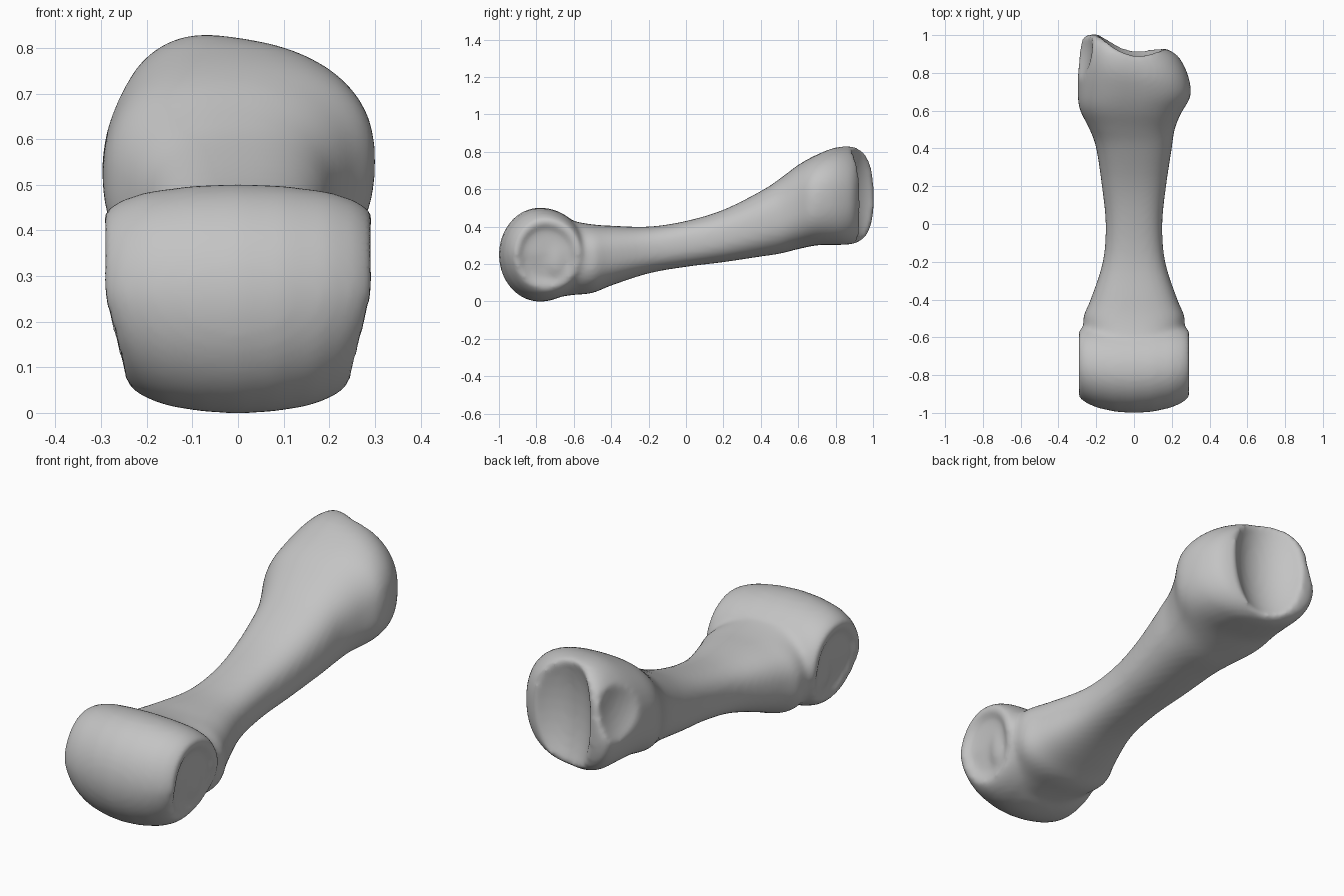
import bpy, bmesh
from math import sin, cos, pi, copysign
from mathutils import Vector

cube = bpy.data.objects.get("Cube")
if cube:
    bpy.data.objects.remove(cube)

# shaft cross-sections: y, centre x, half width, bottom z, top z
SECTIONS = [
    (-.8, 0, .23, .05, .45), (-.7, 0, .27, .025, .462), (-.6, 0, .254, .035, .43),
    (-.5, 0, .27, .045, .412), (-.4, 0, .23, .085, .405), (-.2, 0, .165, .15, .4),
    (0, 0, .15, .185, .43), (.2, 0, .17, .21, .49), (.4, 0, .2, .24, .59),
    (.5, -.01, .225, .255, .655), (.6, -.02, .27, .28, .73), (.7, 0, .298, .3, .785),
    (.8, 0, .295, .302, .82), (.89, -.01, .275, .308, .815), (.945, -.02, .24, .35, .765),
    (.97, -.02, .15, .45, .66),
]
# roller profile: x, radius
ROLLER = [(.262, .01), (.268, .13), (.297, .172), (.297, .188), (.26, .215),
          (.2, .235), (.1, .248), (0, .252)]
SIDES = 40


def loft(bm, rings):
    """Skin a list of point rings and close both ends."""
    loops = [[bm.verts.new(p) for p in ring] for ring in rings]
    for a, b in zip(loops, loops[1:]):
        for i in range(len(a)):
            j = (i + 1) % len(a)
            bm.faces.new((a[i], a[j], b[j], b[i]))
    bm.faces.new(loops[0][::-1])
    bm.faces.new(loops[-1])


def spline(rows, steps=4):
    """Smooth rows by a curve through them."""
    rows = [Vector(r) for r in rows]
    out = []
    for i in range(len(rows) - 1):
        a, b = rows[i], rows[i + 1]
        p, q = rows[max(i - 1, 0)], rows[min(i + 2, len(rows) - 1)]
        for s in range(steps):
            t = s / steps
            out.append(a + (b - p) * t / 2 + (p * 2 - a * 5 + b * 4 - q) * t * t / 2
                       + (a * 3 - p - b * 3 + q) * t ** 3 / 2)
    return out + [rows[-1]]


def shaft_ring(row, power=.8):
    y, cx, half, low, high = row
    ring = []
    for i in range(SIDES):
        a = 2 * pi * i / SIDES
        c, s = cos(a), sin(a)
        x = cx + half * copysign(abs(c) ** power, c)
        z = (low + high) / 2 + (high - low) / 2 * copysign(abs(s) ** power, s)
        # the wide end reaches further back on one side, and its top slopes
        lean = min(max((y - .5) / .4, 0), 1)
        top = max(z - .55, 0) * lean
        narrow = 1 - .65 * top if x < 0 else 1
        ring.append((x * narrow, y - .2 * x * lean, z - .6 * x * top))
    return ring


def roller_ring(x, r):
    ring = []
    for i in range(SIDES):
        a = 2 * pi * i / SIDES
        z = .25 + r * sin(a)
        # flatter in front than behind, bowed across, narrower underneath
        depth = cos(a) * (.87 if cos(a) < 0 else 1)
        ring.append((x * min(1, .77 + .88 * z), -.782 + r * depth + .35 * x * x, z))
    return ring


def make_object(name, bm):
    bmesh.ops.recalc_face_normals(bm, faces=bm.faces)
    mesh = bpy.data.meshes.new(name)
    bm.to_mesh(mesh)
    bm.free()
    obj = bpy.data.objects.new(name, mesh)
    bpy.context.collection.objects.link(obj)
    return obj


def remesh(obj, size):
    mod = obj.modifiers.new("blend", 'REMESH')
    mod.mode = 'VOXEL'
    mod.voxel_size = size
    mod.use_smooth_shade = True


# bone: shaft and front roller in one mesh
bm = bmesh.new()
loft(bm, [shaft_ring(r) for r in spline(SECTIONS)])
profile = [(-x, r) for x, r in ROLLER] + ROLLER[-2::-1]
loft(bm, [roller_ring(x, r) for x, r in profile])
bone = make_object("bone", bm)
remesh(bone, .014)

# hollows at the wide end
for name, centre, size in (
        ("rear_hollow", (.01, 1.11, .6), (.22, .245, .44)),
        ("side_hollow", (-.47, .95, .72), (.25, .3, .32))):
    bm = bmesh.new()
    bmesh.ops.create_uvsphere(bm, u_segments=48, v_segments=24, radius=1)
    bmesh.ops.scale(bm, vec=size, verts=bm.verts)
    bmesh.ops.translate(bm, vec=centre, verts=bm.verts)
    cutter = make_object(name, bm)
    cutter.hide_render = True
    cutter.hide_set(True)
    cut = bone.modifiers.new(name, 'BOOLEAN')
    cut.operation = 'DIFFERENCE'
    cut.object = cutter

# soften everything into one surface
remesh(bone, .013)
soft = bone.modifiers.new("soften", 'SMOOTH')
soft.factor = .5
soft.iterations = 10

grey = bpy.data.materials.new("bone_grey")
grey.use_nodes = True
colour = (.55, .55, .55, 1)
grey.diffuse_color = colour
grey.node_tree.nodes["Principled BSDF"].inputs["Base Color"].default_value = colour
bone.data.materials.append(grey)
